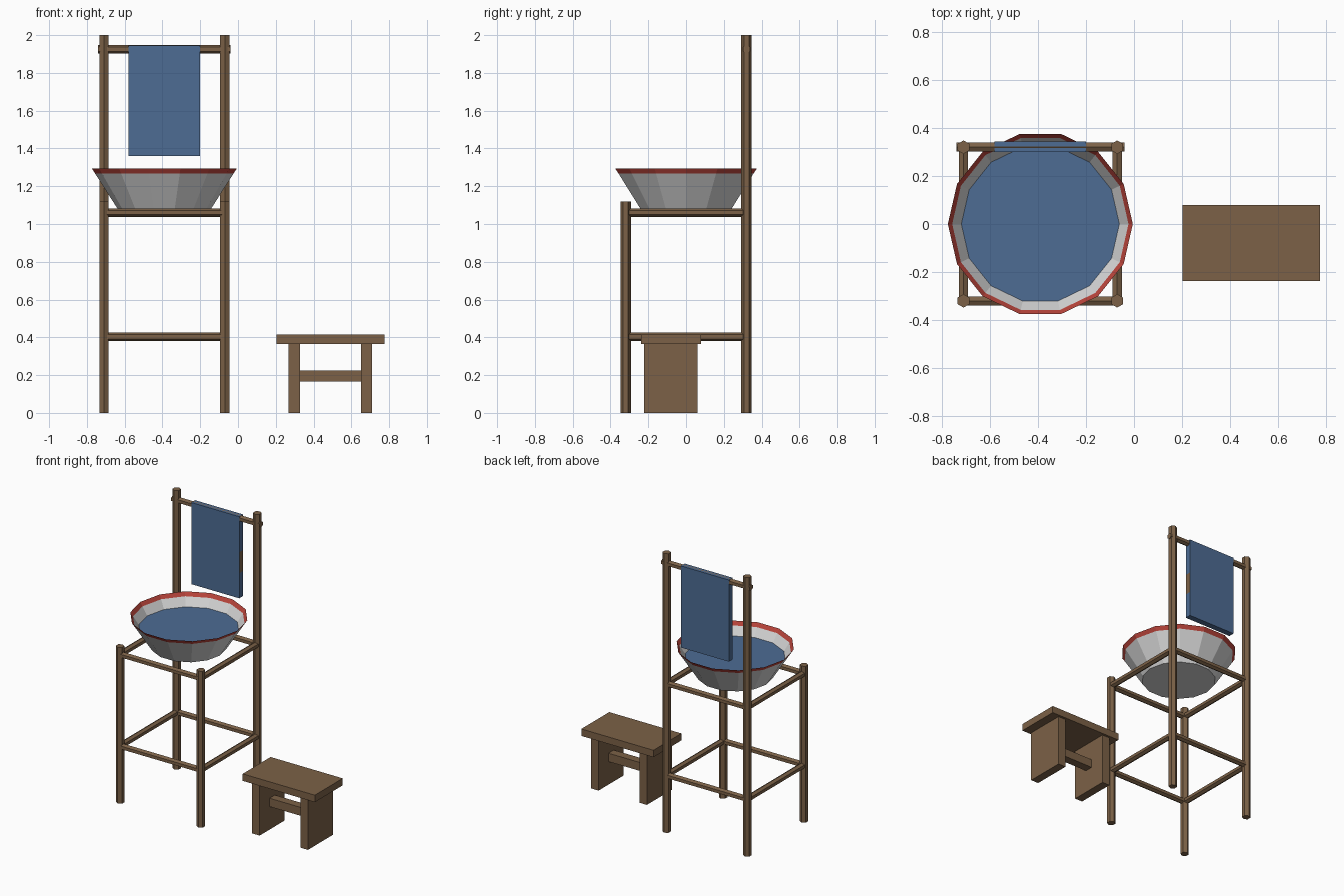
import bpy
import bmesh
import math
from mathutils import Vector

if "Cube" in bpy.data.objects:
    bpy.data.objects.remove(bpy.data.objects["Cube"], do_unlink=True)


def material(name, rgb):
    m = bpy.data.materials.new(name)
    m.use_nodes = True
    m.diffuse_color = (*rgb, 1)
    bsdf = next(n for n in m.node_tree.nodes if n.type == "BSDF_PRINCIPLED")
    bsdf.inputs["Base Color"].default_value = (*rgb, 1)
    return m


wood = material("brown wood", (0.2, 0.12, 0.063))
blue = material("blue", (0.075, 0.15, 0.295))
red = material("red rim", (0.5, 0.06, 0.045))
white = material("white enamel", (0.68, 0.68, 0.68))


def finish(name, bm, *mats):
    mesh = bpy.data.meshes.new(name)
    bm.to_mesh(mesh)
    bm.free()
    for m in mats:
        mesh.materials.append(m)
    obj = bpy.data.objects.new(name, mesh)
    bpy.context.collection.objects.link(obj)
    return obj


def pole(name, start, end, radius):
    """Hexagonal pole between two points."""
    a, b = Vector(start), Vector(end)
    bm = bmesh.new()
    bmesh.ops.create_cone(bm, cap_ends=True, segments=6, radius1=radius,
                          radius2=radius, depth=(b - a).length)
    obj = finish(name, bm, wood)
    obj.location = (a + b) / 2
    obj.rotation_euler = (b - a).to_track_quat("Z", "Y").to_euler()
    return obj


def box_mesh(low, high):
    bm = bmesh.new()
    bmesh.ops.create_cube(bm, size=1)
    low, high = Vector(low), Vector(high)
    bmesh.ops.scale(bm, vec=high - low, verts=bm.verts)
    bmesh.ops.translate(bm, vec=(low + high) / 2, verts=bm.verts)
    return bm


# Washstand frame: four posts, two levels of rails, towel rail
CX, HALF = -0.39, 0.32
RIGHT, LEFT = CX - HALF, CX + HALF
for side, x in (("right", RIGHT), ("left", LEFT)):
    pole(f"front_post_{side}", (x, -HALF, 0), (x, -HALF, 1.12), 0.028)
    pole(f"back_post_{side}", (x, HALF, 0), (x, HALF, 2), 0.028)
for level, z in (("lower", 0.403), ("upper", 1.06)):
    for side, x in (("right", RIGHT), ("left", LEFT)):
        pole(f"{level}_rail_{side}", (x, -HALF, z), (x, HALF, z), 0.022)
    for side, y in (("front", -HALF), ("back", HALF)):
        pole(f"{level}_rail_{side}", (RIGHT, y, z), (LEFT, y, z), 0.022)
pole("towel_rail", (RIGHT - 0.03, HALF, 1.925), (LEFT + 0.03, HALF, 1.925), 0.022)

# Bowl: thin flared wall with a red rim band and flat base
SIDES = 14
bm = bmesh.new()
rings = []
for r, z in ((0.247, 1.08), (0.367, 1.268), (0.385, 1.295)):
    rings.append([bm.verts.new((CX + r * math.cos(math.tau * i / SIDES),
                                r * math.sin(math.tau * i / SIDES), z))
                  for i in range(SIDES)])
bm.faces.new(rings[0][::-1])
for band, (low, high) in enumerate(zip(rings, rings[1:])):
    for i in range(SIDES):
        j = (i + 1) % SIDES
        bm.faces.new((low[i], low[j], high[j], high[i])).material_index = band
finish("wash_bowl", bm, white, red)

# Water surface
bm = bmesh.new()
bm.faces.new([bm.verts.new((CX + 0.329 * math.cos(math.tau * i / SIDES),
                            0.329 * math.sin(math.tau * i / SIDES), 1.21))
              for i in range(SIDES)])
finish("water", bm, blue)

# Towel, with a brown patch on its left edge
bm = box_mesh((-0.58, 0.3, 1.36), (-0.2, 0.343, 1.945))
for z in (1.54, 1.69):
    bmesh.ops.bisect_plane(bm, geom=bm.verts[:] + bm.edges[:] + bm.faces[:],
                           plane_co=(0, 0, z), plane_no=(0, 0, 1))
bm.normal_update()
for f in bm.faces:
    if f.normal.x > 0.9 and 1.54 < f.calc_center_median().z < 1.69:
        f.material_index = 1
finish("towel", bm, blue, wood)

# Stool
for name, low, high in (
        ("stool_seat", (0.203, -0.237, 0.365), (0.775, 0.079, 0.415)),
        ("stool_leg_right", (0.267, -0.222, 0), (0.327, 0.062, 0.365)),
        ("stool_leg_left", (0.65, -0.222, 0), (0.71, 0.062, 0.365)),
        ("stool_stretcher", (0.327, -0.11, 0.165), (0.65, -0.05, 0.225))):
    finish(name, box_mesh(low, high), wood)
